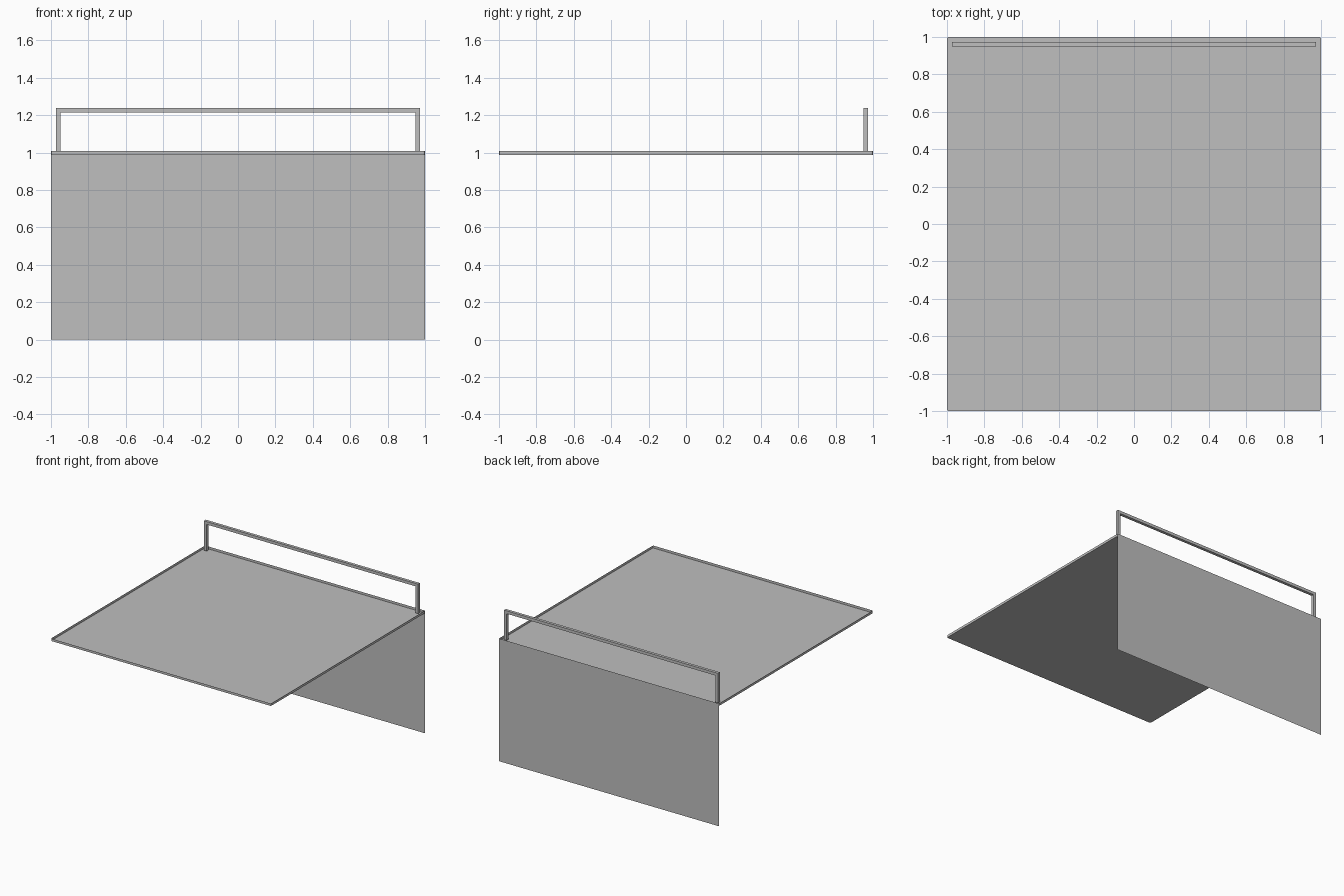
import bpy, bmesh
from mathutils import Matrix, Vector

cube = bpy.data.objects.get("Cube")
if cube:
    bpy.data.objects.remove(cube, do_unlink=True)

SHEET_Z = 1.008      # height of the counter rim
RIM = 0.073          # width of the flat rim
DEPTH = 0.02         # depth of the recess
TOP_Z = 1.238        # top of the rail
BAR = 0.024          # rail bar thickness
RAIL_X = 0.973       # outer half width of the rail
RAIL_Y = 0.96

grey = bpy.data.materials.new("plain_grey")
grey.use_nodes = True
colour = (0.52, 0.52, 0.52, 1)
grey.diffuse_color = colour
grey.node_tree.nodes["Principled BSDF"].inputs["Base Color"].default_value = colour


def finish(name, bm):
    mesh = bpy.data.meshes.new(name)
    bm.to_mesh(mesh)
    bm.free()
    mesh.materials.append(grey)
    obj = bpy.data.objects.new(name, mesh)
    bpy.context.collection.objects.link(obj)
    return obj


# Thin sheet top with a shallow recessed panel
bm = bmesh.new()
bmesh.ops.create_grid(bm, x_segments=1, y_segments=1, size=1,
                      matrix=Matrix.Translation((0, 0, SHEET_Z)))
panel = bm.faces[:][0]
bmesh.ops.inset_region(bm, faces=[panel], thickness=RIM)
floor = bmesh.ops.extrude_discrete_faces(bm, faces=[panel])["faces"][0]
bmesh.ops.translate(bm, verts=floor.verts, vec=(0, 0, -DEPTH))
# Slightly rounded recess corners
corners = [e for e in bm.edges if abs(e.verts[0].co.z - e.verts[1].co.z) > DEPTH / 2]
bmesh.ops.bevel(bm, geom=corners, offset=0.008, segments=2, profile=0.5, affect='EDGES')
finish("recessed_top", bm)

# Single sheet closing the back
bm = bmesh.new()
bmesh.ops.create_grid(bm, x_segments=1, y_segments=1, size=1)
for v in bm.verts:
    v.co = Vector((v.co.x, 1, (v.co.y + 1) / 2 * SHEET_Z))
bmesh.ops.reverse_faces(bm, faces=bm.faces[:])
finish("back_panel", bm)

# Square bar rail: an upside-down U profile given thickness
bm = bmesh.new()
inner = RAIL_X - BAR
foot = 0.995
half = [(RAIL_X, foot), (RAIL_X, TOP_Z), (inner, TOP_Z - BAR), (inner, foot)]
right = [bm.verts.new((-x, RAIL_Y - BAR / 2, z)) for x, z in half]
left = [bm.verts.new((x, RAIL_Y - BAR / 2, z)) for x, z in half]
faces = [bm.faces.new(right), bm.faces.new(left[::-1]),
         bm.faces.new((right[1], left[1], left[2], right[2]))]
solid = bmesh.ops.extrude_face_region(bm, geom=faces, use_keep_orig=True)["geom"]
bmesh.ops.translate(bm, verts=[g for g in solid if isinstance(g, bmesh.types.BMVert)],
                    vec=(0, BAR, 0))
bmesh.ops.recalc_face_normals(bm, faces=bm.faces[:])
finish("back_rail", bm)
